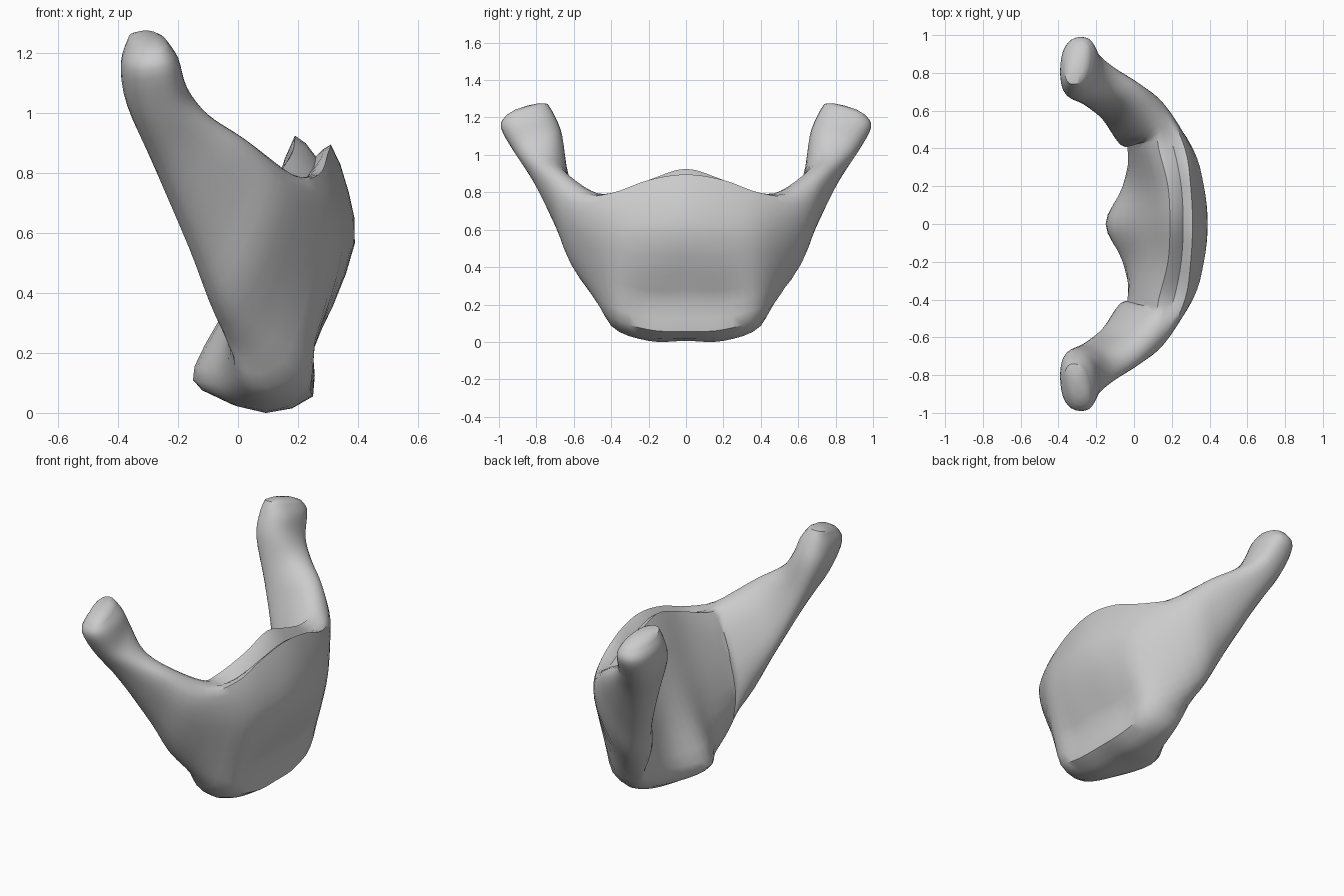
import bpy, bmesh, math
from mathutils import Vector as V

if "Cube" in bpy.data.objects:
    bpy.data.objects.remove(bpy.data.objects["Cube"])

N = 14  # points per section: 0 = upper rim, 7 = lower edge, 1-6 outer side, 8-13 inner side

# Front body sections, (x, z) at constant y
body = [
    (0.0, [(.26, .85), (.31, .89), (.37, .73), (.39, .56), (.32, .36), (.25, .2), (.25, .05),
           (.08, 0), (-.12, .07), (-.145, .15), (-.06, .31), (.03, .5), (.12, .73), (.19, .92)]),
    (0.2, [(.25, .81), (.30, .86), (.355, .7), (.37, .55), (.31, .35), (.245, .2), (.245, .06),
           (.1, .0), (-.03, .05), (-.06, .15), (-.02, .3), (.04, .5), (.11, .7), (.18, .86)]),
    (0.4, [(.21, .77), (.27, .79), (.305, .68), (.31, .55), (.28, .4), (.24, .25), (.2, .13),
           (.1, .08), (.01, .11), (-.02, .2), (-.035, .32), (0, .5), (.06, .68), (.13, .79)]),
]
# Side branch sections: front edge, back edge, outward half thickness
branch = [
    ((.15, .56, .81), (-.06, .49, .30), (.06, .10, -.03)),
    ((.02, .69, .91), (-.15, .60, .53), (.05, .08, -.02)),
    ((-.10, .76, .99), (-.27, .70, .80), (.03, .095, -.02)),
    ((-.17, .80, 1.08), (-.37, .775, 1.02), (.02, .125, -.05)),
    ((-.20, .85, 1.18), (-.39, .84, 1.16), (.01, .145, -.03)),
    ((-.24, .85, 1.24), (-.36, .85, 1.235), (.02, .11, -.03)),
]


def spow(a, e=.85):
    return math.copysign(abs(a) ** e, a)


def branch_loop(front, back, out):
    f, b, o = V(front), V(back), V(out)
    ang = [2 * math.pi * i / N for i in range(N)]
    return [(f + b) / 2 + (f - b) / 2 * spow(math.cos(a)) + o * spow(math.sin(a)) for a in ang]


def catmull(p0, p1, p2, p3, t):
    return (p1 * 2 + (p2 - p0) * t + (p0 * 2 - p1 * 5 + p2 * 4 - p3) * t * t
            + (p1 * 3 - p0 - p2 * 3 + p3) * t ** 3) / 2


def refine(pts, closed, steps):
    """Smooth interpolating curve through pts."""
    n = len(pts)
    pick = (lambda i: pts[i % n]) if closed else (lambda i: pts[max(0, min(n - 1, i))])
    res = [catmull(pick(i - 1), pick(i), pick(i + 1), pick(i + 2), k / steps)
           for i in range(n if closed else n - 1) for k in range(steps)]
    return res if closed else res + [pts[-1]]


# All sections from one end to the other, mirrored across y
half = [[V((x, y, z)) for x, z in prof] for y, prof in body] + [branch_loop(*b) for b in branch]
chain = [[V((p.x, -p.y, p.z)) for p in s] for s in reversed(half[1:])] + half
rails = [refine([s[i] for s in chain], False, 4) for i in range(N)]
rings = [refine(list(ring), True, 2) for ring in zip(*rails)]

# Jaw: loft through the sections, domed ends
bm = bmesh.new()
loops = [[bm.verts.new(p) for p in r] for r in rings]
m = len(loops[0])
for a, b in zip(loops, loops[1:]):
    for i in range(m):
        j = (i + 1) % m
        bm.faces.new((a[i], a[j], b[j], b[i]))
for loop in (loops[0], loops[-1]):
    c = sum((v.co for v in loop), V()) / m
    tip = bm.verts.new(c + V((0, 0, .02)))
    rim = [bm.verts.new(c + (v.co - c) * .6 + V((0, 0, .015))) for v in loop]
    for i in range(m):
        j = (i + 1) % m
        bm.faces.new((loop[i], loop[j], rim[j], rim[i]))
        bm.faces.new((rim[i], rim[j], tip))
bmesh.ops.recalc_face_normals(bm, faces=bm.faces)
low = min(v.co.z for v in bm.verts)
bmesh.ops.translate(bm, verts=bm.verts, vec=(0, 0, -low))
mesh = bpy.data.meshes.new("jaw_bone")
bm.to_mesh(mesh)
bm.free()
jaw = bpy.data.objects.new("jaw_bone", mesh)
bpy.context.collection.objects.link(jaw)
bpy.context.view_layer.objects.active = jaw
jaw.select_set(True)
bpy.ops.object.shade_smooth_by_angle(angle=math.radians(40))
